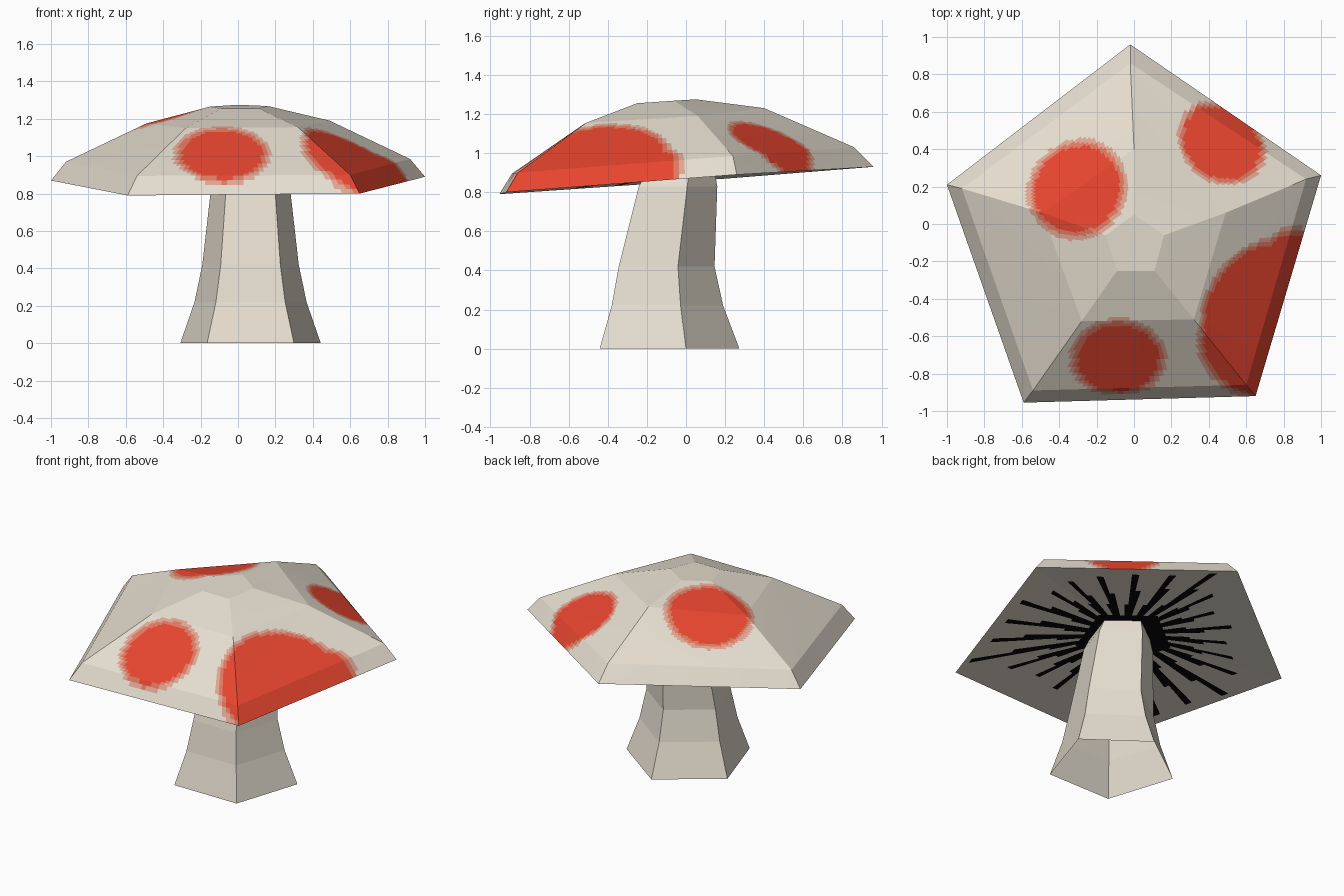
import bpy, bmesh, math, random
from mathutils import Vector as V

if "Cube" in bpy.data.objects:
    bpy.data.objects.remove(bpy.data.objects["Cube"])

random.seed(4)

def mat(name, rgb):
    m = bpy.data.materials.new(name)
    m.diffuse_color = (*rgb, 1)
    m.use_nodes = True
    m.node_tree.nodes["Principled BSDF"].inputs["Base Color"].default_value = m.diffuse_color
    return m

cream = mat("cream", (0.79, 0.73, 0.63))
red = mat("red", (0.80, 0.060, 0.028))
mid_red = mat("mid_red", (0.74, 0.19, 0.12))
pale_red = mat("pale_red", (0.75, 0.38, 0.29))
black = mat("black", (0.002, 0.002, 0.002))

def finish(name, bm, mats):
    bmesh.ops.remove_doubles(bm, verts=bm.verts, dist=0.0005)
    me = bpy.data.meshes.new(name)
    bm.to_mesh(me)
    bm.free()
    for m in mats:
        me.materials.append(m)
    ob = bpy.data.objects.new(name, me)
    bpy.context.collection.objects.link(ob)
    return ob

def add_face(bm, pts, index=0):
    f = bm.faces.new([bm.verts.new(p) for p in pts])
    f.material_index = index

# Cap: lopsided five-sided rings from the rim up (back, left, front left, front right, right)
rings = [
    [(-0.02, 0.96, 0.93), (-1.0, 0.21, 0.87), (-0.59, -0.955, 0.79), (0.65, -0.92, 0.80), (1.0, 0.26, 0.89)],
    [(-0.02, 0.86, 1.03), (-0.92, 0.19, 0.97), (-0.54, -0.89, 0.895), (0.60, -0.86, 0.90), (0.92, 0.24, 0.985)],
    [(0.0, 0.40, 1.23), (-0.49, 0.06, 1.175), (-0.28, -0.52, 1.15), (0.32, -0.51, 1.155), (0.49, 0.06, 1.19)],
    [(0.0, 0.05, 1.275), (-0.15, -0.06, 1.265), (-0.09, -0.25, 1.255), (0.11, -0.25, 1.255), (0.16, -0.06, 1.268)],
]
rings = [[V(p) for p in r] for r in rings]

# Painted spots: centre, solid radius, halo radius
spots = [
    (V((-0.085, -0.71, 1.0)), 0.215, 0.262),
    (V((-0.305, 0.19, 1.18)), 0.235, 0.280),
    (V((0.475, 0.445, 1.05)), 0.217, 0.253),
    (V((0.74, -0.51, 0.91)), 0.415, 0.452),
    (V((0.84, -0.22, 0.93)), 0.170, 0.210),
]

def spot_index(c):
    idx = 0
    for centre, solid, halo in spots:
        d = (c - centre).length
        if d < solid:
            return 1
        if d < (solid + halo) / 2:
            idx = 2
        elif d < halo and idx == 0:
            idx = 3
    return idx

bm = bmesh.new()
NU = 40
for lo, hi, nv in zip(rings, rings[1:], (4, 24, 14)):
    for i in range(5):
        j = (i + 1) % 5
        def at(u, v):
            return lo[i].lerp(lo[j], u / NU).lerp(hi[i].lerp(hi[j], u / NU), v / nv)
        for u in range(NU):
            for v in range(nv):
                q = [at(u, v), at(u + 1, v), at(u + 1, v + 1), at(u, v + 1)]
                add_face(bm, q, spot_index(sum(q, V()) / 4))
add_face(bm, rings[-1])
finish("cap", bm, [cream, red, mid_red, pale_red])

# Gills: slightly hollow underside fan with ragged black radial streaks
bm = bmesh.new()
rim = rings[0]
hub = V((0.04, -0.04, 0.905))
SEG, RAD = 25, 24
for i in range(5):
    a, b = rim[i], rim[(i + 1) % 5]
    for s in range(SEG):
        if s % 5 == 0:
            end = random.uniform(0.70, 1.0)
        p, q = a.lerp(b, s / SEG), a.lerp(b, (s + 1) / SEG)
        reach = (0.3, 0.5, end, end * 0.75, 0.3)[s % 5]
        for r in range(RAD):
            t0, t1 = r / RAD, (r + 1) / RAD
            pts = [hub.lerp(p, t1), hub.lerp(p, t0), hub.lerp(q, t0), hub.lerp(q, t1)]
            if r == 0:
                pts = [pts[0], hub, pts[3]]
            add_face(bm, pts, 1 if t1 < reach else 0)
finish("gills", bm, [cream, black])

# Stem: flared five-sided column, open at the foot (height, radius, centre y)
bm = bmesh.new()
profile = [(0, 0.395, -0.122), (0.22, 0.315, -0.125), (0.42, 0.271, -0.125),
           (0.83, 0.222, -0.062), (1.0, 0.15, -0.02)]
cols = [[V((0.067 + r * math.cos(math.radians(90 + 72 * k)),
            cy + r * math.sin(math.radians(90 + 72 * k)), z)) for k in range(5)]
        for z, r, cy in profile]
for lo, hi in zip(cols, cols[1:]):
    for i in range(5):
        j = (i + 1) % 5
        add_face(bm, [lo[i], lo[j], hi[j], hi[i]])
finish("stem", bm, [cream])
